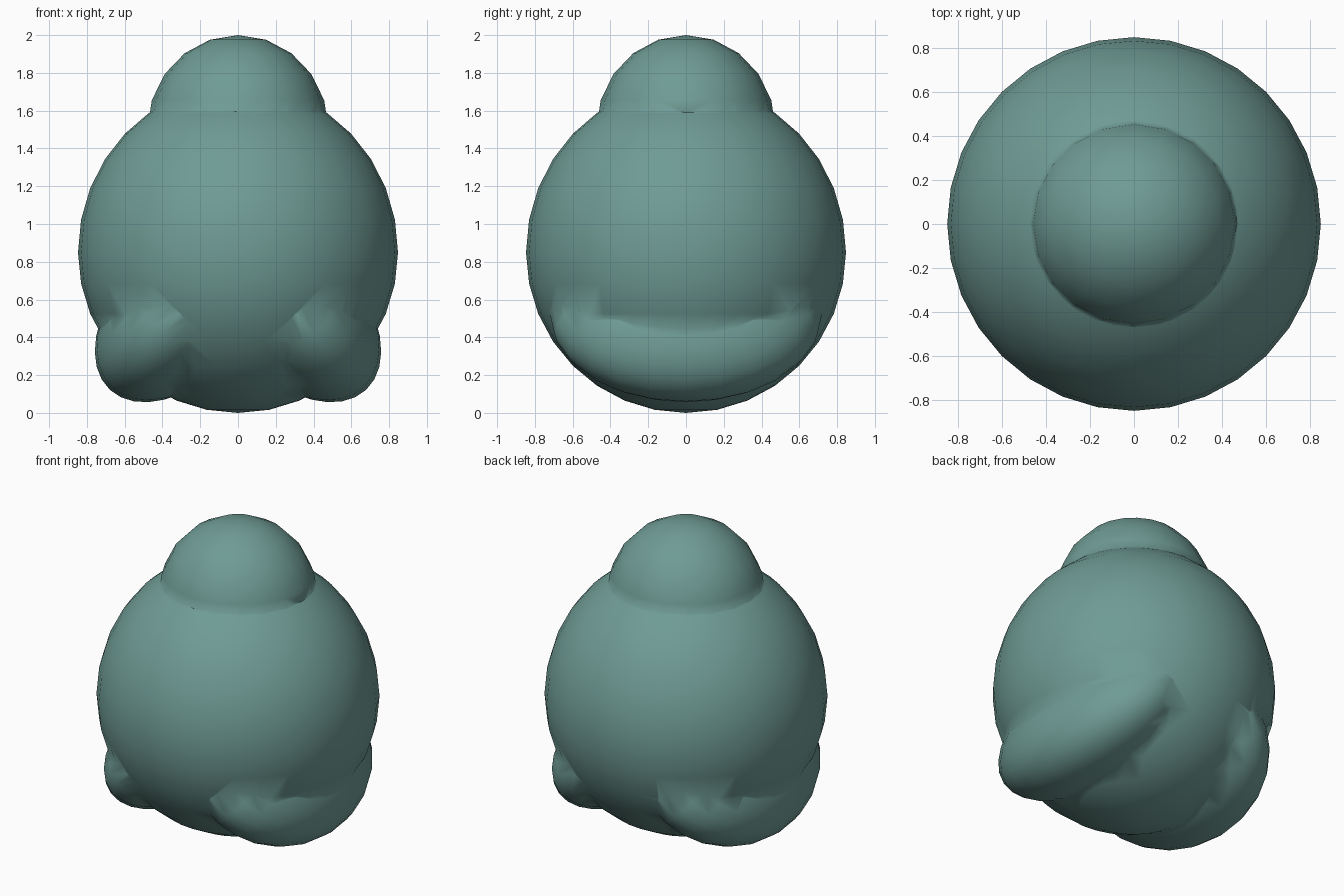
import bpy
import math
from mathutils import Matrix

cube = bpy.data.objects.get("Cube")
if cube:
    bpy.data.objects.remove(cube, do_unlink=True)

# Single muted teal colour
teal = bpy.data.materials.new("muted_teal")
teal.use_nodes = True
colour = (0.16, 0.33, 0.30, 1)
teal.diffuse_color = colour
teal.node_tree.nodes["Principled BSDF"].inputs["Base Color"].default_value = colour


def ellipsoid(name, centre, radii, segments, rings, tilt=0):
    """Sphere stretched to radii, tilted about y and moved to centre."""
    bpy.ops.mesh.primitive_uv_sphere_add(segments=segments, ring_count=rings, radius=1)
    obj = bpy.context.object
    obj.name = name
    obj.data.transform(Matrix.Translation(centre)
                       @ Matrix.Rotation(tilt, 4, 'Y')
                       @ Matrix.Diagonal((*radii, 1)))
    obj.data.materials.append(teal)
    return obj


# Round body, its upper half slightly taller
mid = 0.85
body = ellipsoid("body", (0, 0, mid), (0.847, 0.847, mid), 32, 16)
for v in body.data.vertices:
    if v.co.z > mid:
        v.co.z = mid + (v.co.z - mid) * 1.045

# Domed head
parts = [ellipsoid("head", (0, 0, 1.5), (0.48, 0.475, 0.5), 20, 10)]

# Lens-shaped feet hugging the lower sides of the body
angle = math.radians(47)
reach = 0.45
for side, label in ((1, "left"), (-1, "right")):
    centre = (side * reach * math.cos(angle), 0, mid - reach * math.sin(angle))
    parts.append(ellipsoid(label + "_foot", centre, (0.545, 0.72, 0.35),
                           24, 16, side * angle))

# Fuse the parts into one skin so the shading flows across the joins
bpy.ops.object.select_all(action='DESELECT')
body.select_set(True)
bpy.context.view_layer.objects.active = body
for part in parts:
    union = body.modifiers.new("join_" + part.name, 'BOOLEAN')
    union.operation = 'UNION'
    union.solver = 'EXACT'
    union.object = part
    bpy.ops.object.modifier_apply(modifier=union.name)
    bpy.data.objects.remove(part, do_unlink=True)

bpy.ops.object.shade_smooth()
